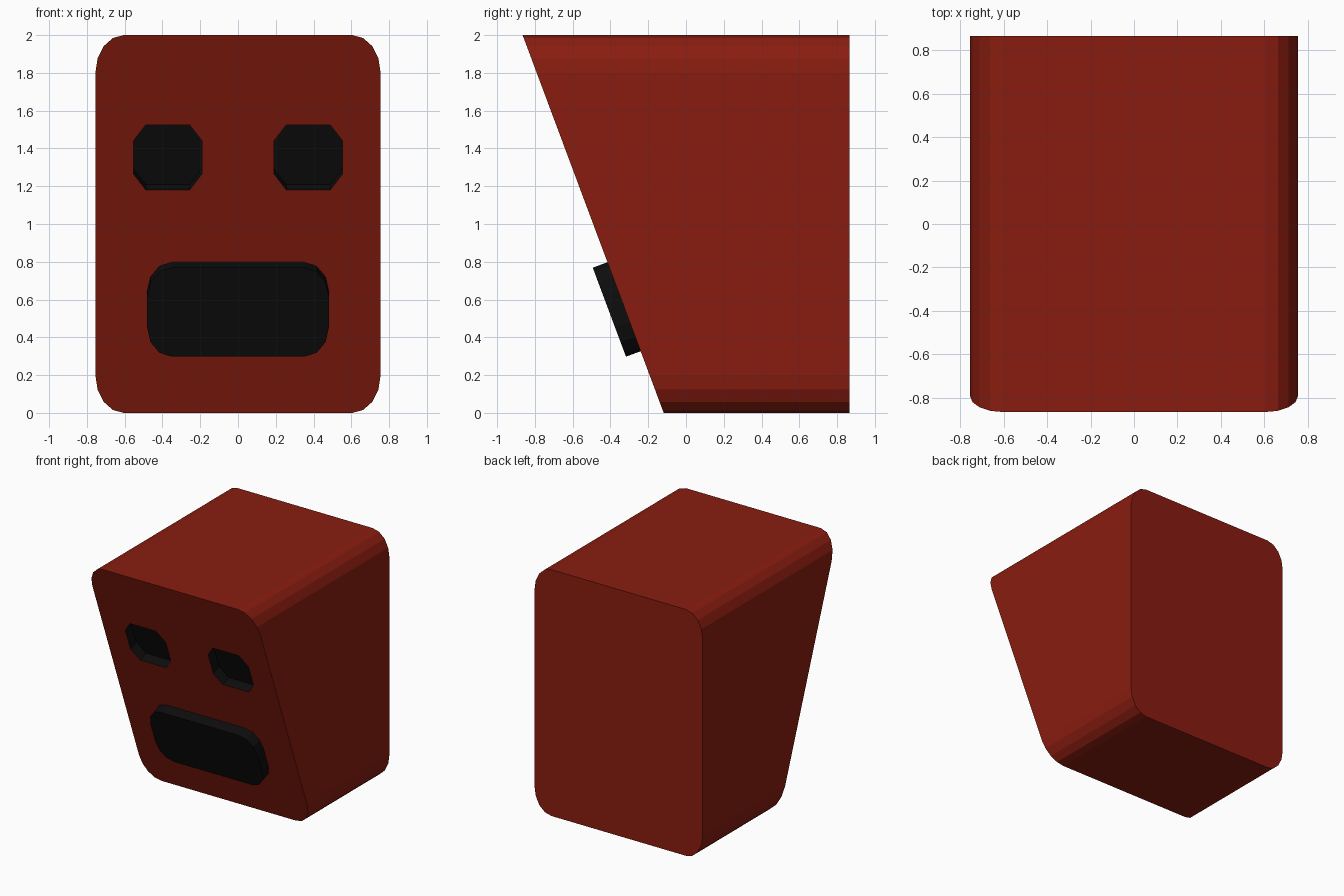
import bpy, bmesh, math
from mathutils import Vector

if "Cube" in bpy.data.objects:
    bpy.data.objects.remove(bpy.data.objects["Cube"])

TOP_Y, BASE_Y, BACK_Y, HEIGHT = -0.865, -0.118, 0.865, 2.0
UP = Vector((0, TOP_Y - BASE_Y, HEIGHT)).normalized()   # up along the slanted face
OUT = Vector((0, -UP.z, UP.y))                          # outward from the slanted face


def material(name, color):
    m = bpy.data.materials.new(name)
    m.diffuse_color = color
    m.use_nodes = True
    m.node_tree.nodes["Principled BSDF"].inputs["Base Color"].default_value = m.diffuse_color
    return m


red = material("red", (0.25, 0.012, 0.005, 1))
black = material("black", (0.004, 0.004, 0.004, 1))


def rounded_rect(cx, cz, w, h, rx, rz, segs):
    """Rectangle outline with elliptical corners."""
    pts = []
    for q, (sx, sz) in enumerate([(1, 1), (-1, 1), (-1, -1), (1, -1)]):
        for i in range(segs + 1):
            a = math.pi / 2 * (q + i / segs)
            pts.append((cx + sx * (w / 2 - rx) + rx * math.cos(a),
                        cz + sz * (h / 2 - rz) + rz * math.sin(a)))
    return pts


def prism(name, outline, front, back, mat):
    """Join two placed copies of an outline into a closed solid."""
    bm = bmesh.new()
    f = [bm.verts.new(front(u, v)) for u, v in outline]
    b = [bm.verts.new(back(u, v)) for u, v in outline]
    bm.faces.new(f)
    bm.faces.new(b[::-1])
    for i in range(len(f)):
        j = (i + 1) % len(f)
        bm.faces.new((f[i], b[i], b[j], f[j]))
    bmesh.ops.recalc_face_normals(bm, faces=bm.faces)
    me = bpy.data.meshes.new(name)
    bm.to_mesh(me)
    bm.free()
    me.materials.append(mat)
    ob = bpy.data.objects.new(name, me)
    bpy.context.collection.objects.link(ob)
    return ob


def on_face(offset):
    """Placement on the slanted face, offset along its normal."""
    return lambda u, v: Vector((u, BASE_Y, 0)) + UP * v + OUT * offset


# Head block with slanted front
head = prism("head", rounded_rect(0, 1, 1.51, HEIGHT, 0.15, 0.2, 4),
             lambda x, z: (x, BASE_Y + (TOP_Y - BASE_Y) * z / HEIGHT, z),
             lambda x, z: (x, BACK_Y, z), red)
head.data.materials.append(black)

# Eye sockets, sunk into the face with black walls
bpy.context.view_layer.objects.active = head
for side in (-1, 1):
    outline = rounded_rect(side * 0.372, 1.3525 / UP.z, 0.362, 0.345 / UP.z,
                           0.065, 0.09, 1)
    cutter = prism("eye_cutter", outline, on_face(0.05), on_face(-0.08), black)
    cutter.hide_render = True
    mod = head.modifiers.new("eye_socket", 'BOOLEAN')
    mod.operation = 'DIFFERENCE'
    mod.solver = 'EXACT'
    mod.material_mode = 'TRANSFER'
    mod.object = cutter
    bpy.ops.object.modifier_apply(modifier=mod.name)
    bpy.data.objects.remove(cutter)

# Raised mouth plate
prism("mouth", rounded_rect(0, 0.6, 0.962, 0.503, 0.13, 0.165, 3),
      on_face(0.083), on_face(-0.01), black)
